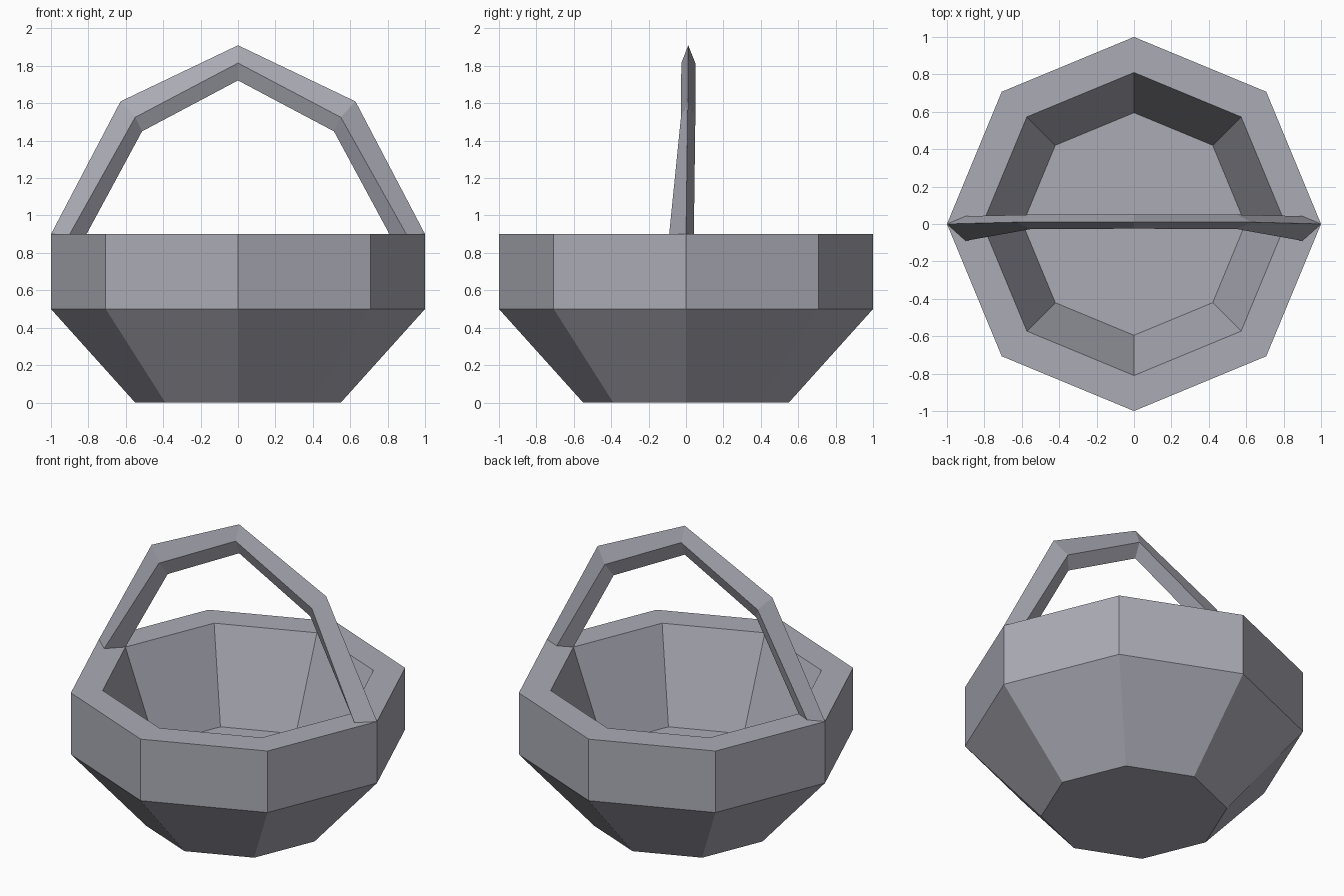
import bpy, bmesh, math

if "Cube" in bpy.data.objects:
    bpy.data.objects.remove(bpy.data.objects["Cube"])

# Cool dark grey used on the whole basket
grey = bpy.data.materials.new("dark_grey")
grey.diffuse_color = (0.41, 0.41, 0.47, 1.0)
grey.use_nodes = True
grey.node_tree.nodes["Principled BSDF"].inputs["Base Color"].default_value = grey.diffuse_color


def make_object(name, bm):
    bmesh.ops.recalc_face_normals(bm, faces=bm.faces)
    mesh = bpy.data.meshes.new(name)
    bm.to_mesh(mesh)
    bm.free()
    mesh.materials.append(grey)
    obj = bpy.data.objects.new(name, mesh)
    bpy.context.collection.objects.link(obj)
    return obj


def skin(name, rings):
    """Join successive closed rings of points and cap both ends."""
    bm = bmesh.new()
    loops = [[bm.verts.new(p) for p in ring] for ring in rings]
    n = len(loops[0])
    for a, b in zip(loops, loops[1:]):
        for i in range(n):
            j = (i + 1) % n
            bm.faces.new((a[i], a[j], b[j], b[i]))
    bm.faces.new(loops[0])
    bm.faces.new(loops[-1])
    return make_object(name, bm)


def octagon(radius, z):
    return [(radius * math.cos(i * math.pi / 4),
             radius * math.sin(i * math.pi / 4), z) for i in range(8)]


# Bowl: outer wall, rim, inner wall and floor
bowl_profile = [(0.55, 0.0), (1.0, 0.5), (1.0, 0.9), (0.81, 0.9), (0.595, 0.325)]
skin("basket_bowl", [octagon(r, z) for r, z in bowl_profile])

# Handle: diamond section (outer ridge, front, inner ridge, back), foot to apex
half = [
    [(1.0, 0.0, 0.9), (0.9, -0.09, 0.9), (0.81, 0.0, 0.9), (0.9, 0.042, 0.9)],
    [(0.628, 0.01, 1.61), (0.55, -0.027, 1.525), (0.513, 0.01, 1.45), (0.55, 0.05, 1.525)],
    [(0.0, 0.012, 1.91), (0.0, -0.025, 1.815), (0.0, 0.012, 1.722), (0.0, 0.05, 1.815)],
]
mirrored = [[(-x, y, z) for x, y, z in ring] for ring in reversed(half[:-1])]
skin("carry_handle", half + mirrored)
